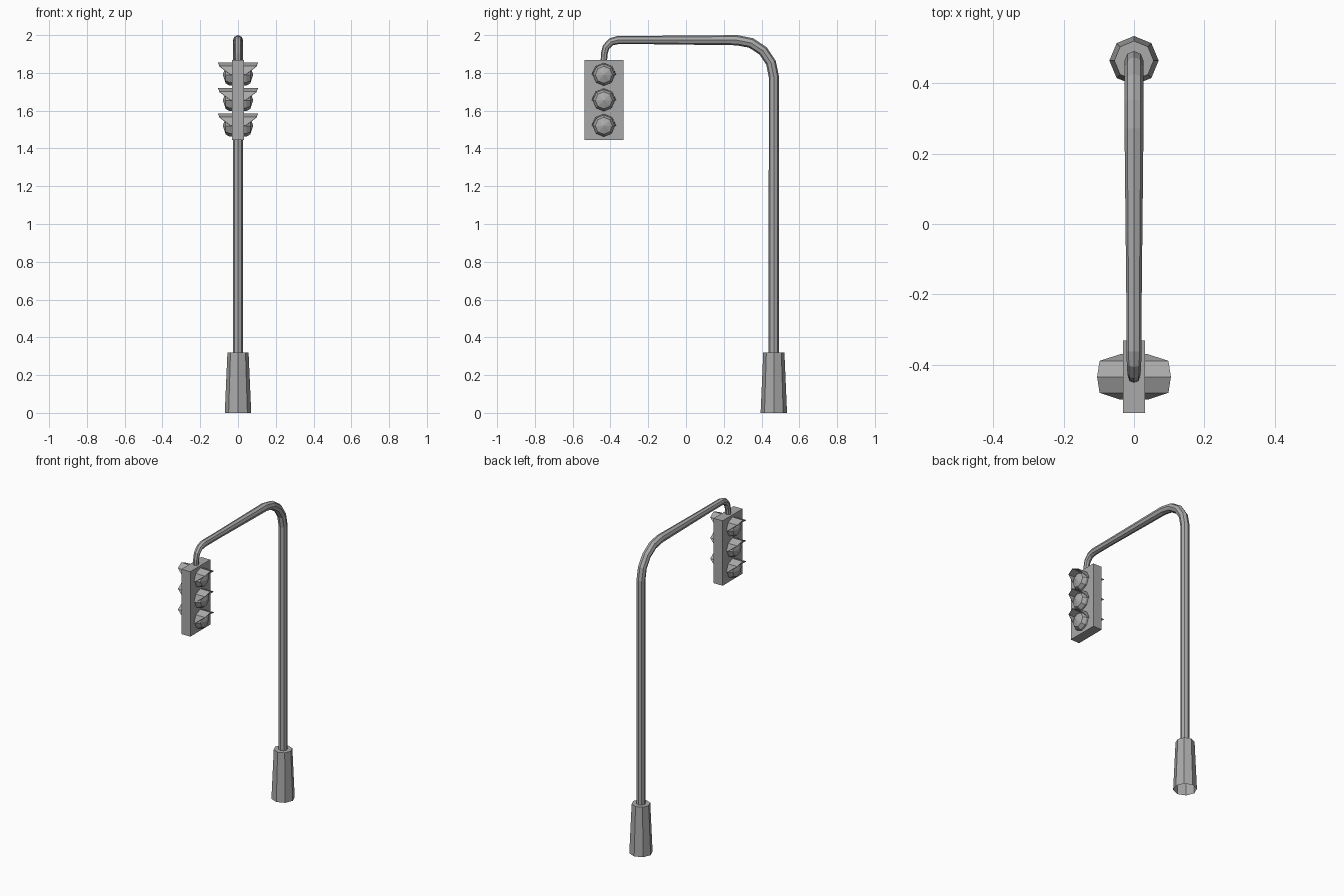
import bpy
import bmesh
from math import sin, cos, pi
from mathutils import Vector

if "Cube" in bpy.data.objects:
    bpy.data.objects.remove(bpy.data.objects["Cube"], do_unlink=True)

SIDES = 8
POLE_Y, HEAD_Y = 0.465, -0.435

grey = bpy.data.materials.new("painted_grey")
grey.use_nodes = True
colour = (0.4, 0.4, 0.4, 1)
grey.diffuse_color = colour
grey.node_tree.nodes["Principled BSDF"].inputs["Base Color"].default_value = colour


def finish(name, bm, fix_normals=True):
    if fix_normals:
        bmesh.ops.recalc_face_normals(bm, faces=bm.faces)
    mesh = bpy.data.meshes.new(name)
    bm.to_mesh(mesh)
    bm.free()
    mesh.materials.append(grey)
    obj = bpy.data.objects.new(name, mesh)
    bpy.context.collection.objects.link(obj)
    return obj


def bridge(bm, a, b):
    n = len(a)
    for i in range(n):
        bm.faces.new((a[i], a[(i + 1) % n], b[(i + 1) % n], b[i]))


# Tapered foot, open underneath
bm = bmesh.new()
rings = []
for radius, z in ((0.07, 0), (0.056, 0.32)):
    rings.append([bm.verts.new((radius * cos(i * pi / 4), POLE_Y + radius * sin(i * pi / 4), z))
                  for i in range(SIDES)])
bridge(bm, *rings)
bm.faces.new(rings[1])
finish("foot", bm)

# Pole and arm: an octagon swept along a bent path of (y, z, radius)
path = [(POLE_Y, 0.31, 0.027)]
for i in range(5):
    a = i * pi / 8
    path.append((0.27 + 0.195 * cos(a), 1.78 + 0.193 * sin(a), 0.027))
path.append((-0.2, 1.974, 0.022))
for i in range(4):
    a = pi / 2 + i * pi / 6
    path.append((-0.36 + 0.073 * cos(a), 1.9 + 0.074 * sin(a), 0.022 - 0.0015 * i))
path.append((HEAD_Y, 1.86, 0.017))
points = [Vector((0, y, z)) for y, z, r in path]

bm = bmesh.new()
rings = []
for i, p in enumerate(points):
    before = (p - points[i - 1]).normalized() if i else Vector()
    after = (points[i + 1] - p).normalized() if i < len(points) - 1 else Vector()
    tangent = (before + after).normalized()
    across = Vector((1, 0, 0))
    normal = tangent.cross(across)
    r = path[i][2]
    rings.append([bm.verts.new(p + r * (across * cos(k * pi / 4) + normal * sin(k * pi / 4)))
                  for k in range(SIDES)])
for a, b in zip(rings, rings[1:]):
    bridge(bm, a, b)
bm.faces.new(rings[0])
bm.faces.new(rings[-1])
finish("pole_and_arm", bm)

# Signal box
bm = bmesh.new()
bmesh.ops.create_cube(bm, size=1)
for v in bm.verts:
    v.co = Vector((v.co.x * 0.064, v.co.y * 0.206 + HEAD_Y, v.co.z * 0.424 + 1.657))
finish("signal_box", bm)


def lamp(name, side, z):
    """Faceted lamp dome on one side of the box."""
    bm = bmesh.new()
    rings = []
    for radius, x in ((0.058, 0.03), (0.058, 0.045), (0.045, 0.065)):
        rings.append([bm.verts.new((side * x, HEAD_Y + radius * sin(k * pi / 4), z + radius * cos(k * pi / 4)))
                      for k in range(SIDES)])
    for a, b in zip(rings, rings[1:]):
        bridge(bm, a, b)
    tip = bm.verts.new((side * 0.08, HEAD_Y, z))
    for k in range(SIDES):
        bm.faces.new((rings[-1][k], rings[-1][(k + 1) % SIDES], tip))
    finish(name, bm)


def hood(name, side, z):
    """Upper half of an octagonal tube, cut back obliquely."""
    reach = (0.04, 0.098, 0.105, 0.098, 0.04)
    bm = bmesh.new()
    back, front = [], []
    for k, x in enumerate(reach):
        a = (k - 2) * pi / 4
        y, h = HEAD_Y + 0.063 * sin(a), z + 0.063 * cos(a)
        back.append(bm.verts.new((side * 0.03, y, h)))
        front.append(bm.verts.new((side * x, y, h)))
    for k in range(4):
        bm.faces.new((back[k], back[k + 1], front[k + 1], front[k]))
    obj = finish(name, bm)
    mod = obj.modifiers.new("thickness", "SOLIDIFY")
    mod.thickness = 0.003
    mod.offset = 0


for label, z in (("upper", 1.79), ("middle", 1.655), ("lower", 1.52)):
    for word, side in (("left", 1), ("right", -1)):
        lamp(f"{label}_{word}_lamp", side, z)
        hood(f"{label}_{word}_hood", side, z)
